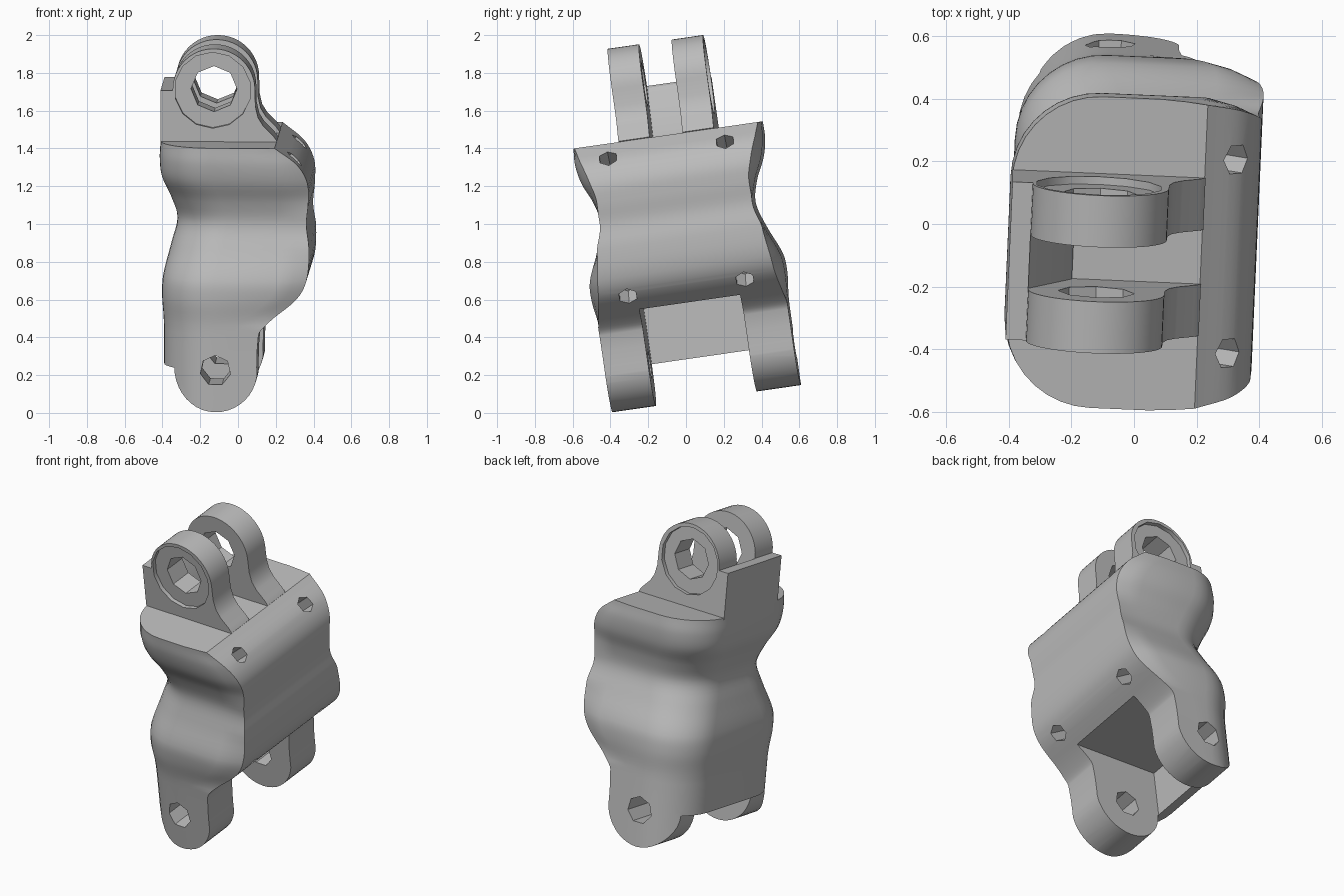
import bpy, bmesh
from math import sin, cos, pi, radians
from mathutils import Matrix, Vector

if "Cube" in bpy.data.objects:
    bpy.data.objects.remove(bpy.data.objects["Cube"])

MID = 0.115                       # middle of the part along its hinge axis
TILT = Matrix.Rotation(radians(8.2), 4, 'X') @ Matrix.Rotation(radians(-2.5), 4, 'Z')

grey = bpy.data.materials.new("plain grey")
grey.use_nodes = True
grey.diffuse_color = (0.5, 0.5, 0.5, 1)
grey.node_tree.nodes["Principled BSDF"].inputs["Base Color"].default_value = (0.5, 0.5, 0.5, 1)


def make(name, bm):
    bmesh.ops.recalc_face_normals(bm, faces=bm.faces)
    mesh = bpy.data.meshes.new(name)
    bm.to_mesh(mesh)
    bm.free()
    mesh.materials.append(grey)
    ob = bpy.data.objects.new(name, mesh)
    bpy.context.collection.objects.link(ob)
    return ob


def loft(name, rings):
    bm = bmesh.new()
    rows = [[bm.verts.new(p) for p in ring] for ring in rings]
    n = len(rows[0])
    for a, b in zip(rows, rows[1:]):
        for i in range(n):
            j = (i + 1) % n
            bm.faces.new((a[i], a[j], b[j], b[i]))
    bm.faces.new(rows[0])
    bm.faces.new(rows[-1])
    return make(name, bm)


def prism(name, profile, y0, y1):
    """Extrude an x-z profile along the hinge axis."""
    return loft(name, [[(x, MID + y, z) for x, z in profile] for y in (y0, y1)])


def arc(cx, cz, r, a0, a1, n):
    return [(cx + r * cos(radians(a0 + (a1 - a0) * i / n)),
             cz + r * sin(radians(a0 + (a1 - a0) * i / n))) for i in range(n + 1)]


def drill(name, centre, axis, r, length, sides):
    bm = bmesh.new()
    turn = Vector(axis).to_track_quat('Z', 'Y').to_matrix().to_4x4()
    bmesh.ops.create_cone(bm, cap_ends=True, segments=sides, radius1=r, radius2=r, depth=length,
                          matrix=Matrix.Translation(centre) @ turn)
    return make(name, bm)


def cut(ob, tool, operation='DIFFERENCE'):
    mod = ob.modifiers.new("cut", 'BOOLEAN')
    mod.operation, mod.solver, mod.object = operation, 'EXACT', tool
    bpy.context.view_layer.objects.active = ob
    bpy.ops.object.modifier_apply(modifier=mod.name)
    bpy.data.objects.remove(tool)


# Body stations: height, left x, right x, half width
CORNER = .28
STATIONS = [
    (.05, -.387, .12, .505), (.47, -.387, .125, .505), (.54, -.39, .18, .507),
    (.66, -.397, .325, .518), (.76, -.39, .378, .51), (.92, -.35, .39, .445),
    (1.05, -.32, .375, .408), (1.17, -.355, .385, .432), (1.28, -.4, .38, .48),
    (1.38, -.41, .325, .502), (1.47, -.405, .21, .503)]


def smooth_stations(rows, steps):
    """Cubic curve through the stations."""
    out = []
    for i in range(len(rows) - 1):
        quad = [Vector(rows[min(max(i + k, 0), len(rows) - 1)]) for k in (-1, 0, 1, 2)]
        p, q = quad[1], quad[2]

        def slope(a, b):
            return (b - a) / (b[0] - a[0]) * (q[0] - p[0])
        m, n = slope(quad[0], q), slope(p, quad[3])
        for s in range(steps):
            t = s / steps
            h = t * t * (3 - 2 * t)
            out.append(p * (1 - h) + q * h + m * (t * (1 - t) ** 2) - n * (t * t * (1 - t)))
    return out + [Vector(rows[-1])]


def section(station):
    z, left, right, half = station
    # the two bulges thin slightly toward the right-hand edge
    taper = max(.02 + .03 * cos((z - .72) / .58 * 2 * pi), 0) if z > .5 else 0
    side = [(right, half - taper), (right - .07, half - taper * .4), (right - .15, half)]
    side += arc(left + CORNER, half - CORNER, CORNER, 90, 180, 9)
    side += [(x, -y) for x, y in reversed(side)]
    return [(x, MID + y, z) for x, y in side]


body = loft("body", [section(s) for s in smooth_stations(STATIONS, 5)])

# Rounded lower lugs, the gap between them and their pin hole
LOW_X, LOW_Z, LOW_R = -.103, .281, .222
outline = arc(LOW_X, LOW_Z, LOW_R, 180, 360, 20) + [(.8, LOW_Z), (.8, 1.6), (-.8, 1.6), (-.8, LOW_Z)]
cut(body, prism("lug_outline", outline, -1, 1), 'INTERSECT')
cut(body, prism("lug_gap", [(-.33, -.2), (.8, -.2), (.8, .578), (-.33, .578)], -.272, .268))
cut(body, drill("pin_hole", (LOW_X, MID, LOW_Z), (0, 1, 0), .082, 3, 7))

# Four small holes in the rounded side
for y in (-.318, .308):
    cut(body, drill("side_hole", (.3, MID + y, 1.385), (.75, 0, .65), .052, .24, 6))
    cut(body, drill("side_hole", (.3, MID + y, .665), (.85, 0, -.5), .052, .24, 6))

# Upper lugs with flared foot, shallow outer recess and pin hole
HIGH_X, HIGH_Z, HIGH_R = -.122, 1.749, .218
lug_profile = arc(HIGH_X, HIGH_Z, HIGH_R, 180, 0, 24) + [
    (.098, 1.66), (.112, 1.6), (.14, 1.555), (.195, 1.5), (.213, 1.474), (.2, 1.46), (-.34, 1.46)]
parts = [body]
for name, sign in (("front", -1), ("back", 1)):
    lug = prism(name + "_upper_lug", lug_profile, sign * .088, sign * .255)
    cut(lug, drill("recess", (HIGH_X - .006, MID + sign * .255, HIGH_Z - .004), (0, 1, 0), .203, .05, 14))
    cut(lug, drill("pin_hole", (HIGH_X, MID, HIGH_Z), (0, 1, 0), .122, 2, 8))
    parts.append(lug)

# Stop plate beside the upper lugs, with a sloped web between them
TOP = 1.742
parts.append(prism("stop_plate", [(-.405, 1.46), (-.34, 1.46), (-.34, TOP), (-.405, TOP)], -.255, .255))
parts.append(prism("stop_web", [(-.345, 1.46), (-.2, 1.46), (-.2, 1.48), (-.34, TOP - .01)], -.09, .09))

# Smooth shading and the resting tilt
for ob in parts:
    bpy.ops.object.select_all(action='DESELECT')
    ob.select_set(True)
    bpy.context.view_layer.objects.active = ob
    bpy.ops.object.shade_smooth_by_angle(angle=radians(32))
    ob.data.transform(TILT)
